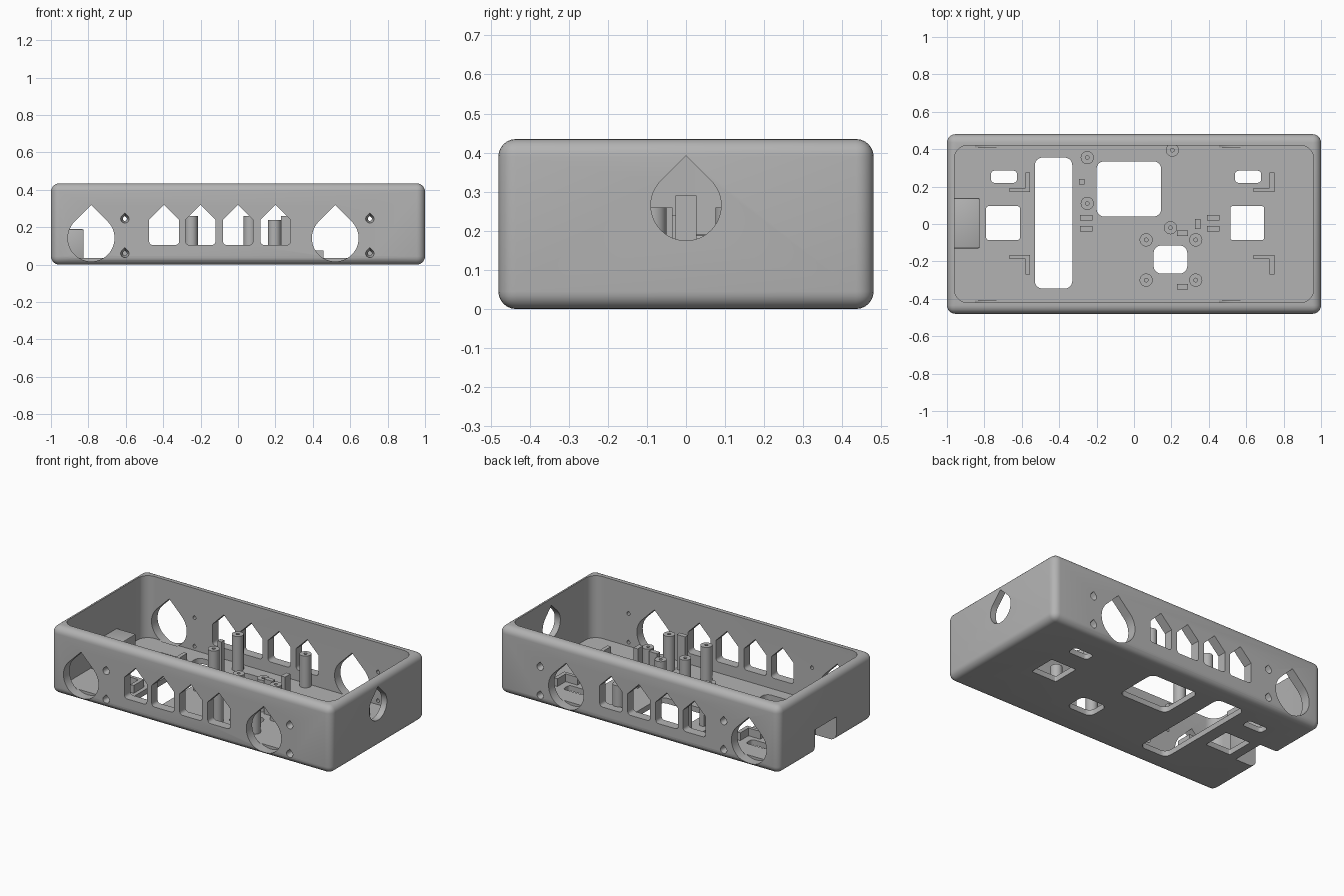
import bpy, bmesh, math

if "Cube" in bpy.data.objects:
    bpy.data.objects.remove(bpy.data.objects["Cube"])

grey = bpy.data.materials.new("light grey plastic")
grey.diffuse_color = (0.45, 0.45, 0.45, 1)
grey.use_nodes = True
grey.node_tree.nodes["Principled BSDF"].inputs["Base Color"].default_value = grey.diffuse_color
FLOOR = 0.035


def finish(bm, name):
    bmesh.ops.recalc_face_normals(bm, faces=bm.faces[:])
    me = bpy.data.meshes.new(name)
    bm.to_mesh(me)
    bm.free()
    ob = bpy.data.objects.new(name, me)
    bpy.context.collection.objects.link(ob)
    me.materials.append(grey)
    return ob


def prism(name, pts, axis, a, b, end_pts=None):
    """Extrude a 2D outline along an axis from a to b, optionally tapering to end_pts."""
    put = {'z': lambda u, v, w: (u, v, w),
           'y': lambda u, v, w: (u, w, v),
           'x': lambda u, v, w: (w, u, v)}[axis]
    bm = bmesh.new()
    lo = [bm.verts.new(put(u, v, a)) for u, v in pts]
    hi = [bm.verts.new(put(u, v, b)) for u, v in (end_pts or pts)]
    bm.faces.new(lo)
    bm.faces.new(hi)
    n = len(lo)
    for i in range(n):
        bm.faces.new((lo[i], lo[(i + 1) % n], hi[(i + 1) % n], hi[i]))
    return finish(bm, name)


def block(name, x0, x1, y0, y1, z0, z1, bevel=0.0, seg=1):
    bm = bmesh.new()
    bmesh.ops.create_cube(bm, size=1)
    for v in bm.verts:
        v.co = ((x0 + x1) / 2 + v.co.x * (x1 - x0),
                (y0 + y1) / 2 + v.co.y * (y1 - y0),
                (z0 + z1) / 2 + v.co.z * (z1 - z0))
    if bevel:
        bmesh.ops.bevel(bm, geom=bm.edges[:], offset=bevel, segments=seg,
                        profile=0.5, affect='EDGES')
    return finish(bm, name)


def round_rect(x0, x1, y0, y1, r, n=6):
    out = []
    for cx, cy, start in ((x1 - r, y1 - r, 0), (x0 + r, y1 - r, 90),
                          (x0 + r, y0 + r, 180), (x1 - r, y0 + r, 270)):
        for i in range(n + 1):
            t = math.radians(start + 90 * i / n)
            out.append((cx + r * math.cos(t), cy + r * math.sin(t)))
    return out


def drop(cx, cz, r, n=36):
    arc = [math.radians(135 + 270 * i / n) for i in range(n + 1)]
    return [(cx + r * math.cos(t), cz + r * math.sin(t)) for t in arc] + [(cx, cz + r * math.sqrt(2))]


def arch(cx):
    # pointed window with rounded lower corners
    rect = round_rect(cx - 0.08, cx + 0.08, 0.105, 0.24, 0.02)
    return [(cx + 0.08, 0.24), (cx, 0.32), (cx - 0.08, 0.24)] + rect[14:]


def cut(ob, cutter, keep=False):
    m = ob.modifiers.new("cut", 'BOOLEAN')
    m.operation = 'DIFFERENCE'
    m.solver = 'EXACT'
    m.object = cutter
    dg = bpy.context.evaluated_depsgraph_get()
    me = bpy.data.meshes.new_from_object(ob.evaluated_get(dg))
    ob.modifiers.clear()
    ob.data = me
    if not keep:
        bpy.data.objects.remove(cutter)


def smooth(ob):
    bpy.ops.object.select_all(action='DESELECT')
    ob.select_set(True)
    bpy.context.view_layer.objects.active = ob
    bpy.ops.object.shade_smooth_by_angle(angle=math.radians(30))


def post(name, x, y, top, r=0.035, hole=0.01):
    # round standoff with a screw hole in its top
    prof = [(0, FLOOR - 0.01), (r, FLOOR - 0.01), (r, top), (hole, top),
            (hole, top - 0.1), (0, top - 0.1)]
    bm = bmesh.new()
    vs = [bm.verts.new((x + a, y, z)) for a, z in prof]
    es = [bm.edges.new(p) for p in zip(vs, vs[1:])]
    bmesh.ops.spin(bm, geom=vs + es, cent=(x, y, 0), axis=(0, 0, 1),
                   angle=math.tau, steps=28, use_merge=False)
    bmesh.ops.remove_doubles(bm, verts=bm.verts[:], dist=1e-5)
    smooth(finish(bm, name))


# Case shell with rounded outside and open top
case = block("case", -1, 1, -0.48, 0.48, 0, 0.435, 0.045, 6)
cut(case, prism("cavity", round_rect(-0.96, 0.96, -0.42, 0.42, 0.07, 8), 'z', FLOOR, 1))

# Openings in the two long walls
for s in (-1, 1):
    for x in (-0.785, 0.52):
        cut(case, prism("drop_cutter", drop(x, 0.142, 0.125), 'y', s * 0.41, s * 0.6))
    for x in (-0.395, -0.2, 0, 0.2):
        cut(case, prism("window_cutter", arch(x), 'y', s * 0.38, s * 0.6))
    for x in (-0.605, 0.705):
        for z in (0.245, 0.06):
            cut(case, prism("vent_cutter", drop(x, z, 0.009, 16), 'y', s * 0.41, s * 0.482,
                            drop(x, z, 0.023, 16)))

# Cable hole in the right end
cut(case, prism("end_cutter", drop(0, 0.265, 0.09), 'x', 0.9, 1.1))

# Openings in the floor
for x0, x1, y0, y1, r in ((-0.53, -0.33, -0.345, 0.355, 0.04),
                          (-0.2, 0.145, 0.04, 0.335, 0.04),
                          (0.105, 0.285, -0.265, -0.115, 0.04),
                          (-0.79, -0.61, -0.085, 0.095, 0.01),
                          (0.515, 0.695, -0.085, 0.095, 0.01),
                          (-0.765, -0.625, 0.22, 0.285, 0.02),
                          (0.54, 0.68, 0.22, 0.285, 0.02)):
    cut(case, prism("floor_cutter", round_rect(x0, x1, y0, y1, r), 'z', -0.1, 0.1))

# Socket notch in the left end with its inner cover
cover = block("socket_cover", -0.975, -0.825, -0.13, 0.14, 0.01, 0.19, 0.008, 2)
notch = block("notch_cutter", -1.1, -0.85, -0.105, 0.115, -0.1, 0.155)
cut(case, notch, keep=True)
cut(cover, notch)
smooth(case)
smooth(cover)

# Standoffs
for i, (x, y, top) in enumerate(((-0.25, 0.355, 0.26), (-0.25, 0.11, 0.26),
                                 (0.065, -0.085, 0.26), (0.065, -0.3, 0.26),
                                 (0.33, -0.085, 0.26), (0.33, -0.3, 0.26),
                                 (0.195, -0.02, 0.24), (0.205, 0.395, 0.24))):
    post(f"standoff_{i + 1}", x, y, top)

# Upright board clips
for i, (x, y, w, d, top) in enumerate(((0.34, 0, 0.03, 0.055, 0.29),
                                       (0.26, -0.05, 0.06, 0.03, 0.26),
                                       (0.26, -0.335, 0.06, 0.03, 0.26),
                                       (-0.28, 0.225, 0.03, 0.03, 0.26))):
    block(f"board_clip_{i + 1}", x - w / 2, x + w / 2, y - d / 2, y + d / 2, FLOOR - 0.01, top)

# Low strap blocks in pairs
for x in (-0.255, 0.423):
    for y in (0.033, -0.025):
        block("strap_block", x - 0.034, x + 0.034, y - 0.015, y + 0.015, FLOOR - 0.01, 0.075)

# Corner brackets
for x in (-0.555, 0.75):
    for y, s in ((0.17, 1), (-0.165, -1)):
        outline = [(x, y), (x, y + s * 0.105), (x - 0.025, y + s * 0.105),
                   (x - 0.025, y + s * 0.022), (x - 0.11, y + s * 0.022), (x - 0.11, y)]
        prism("corner_bracket", outline, 'z', FLOOR - 0.01, 0.085)
